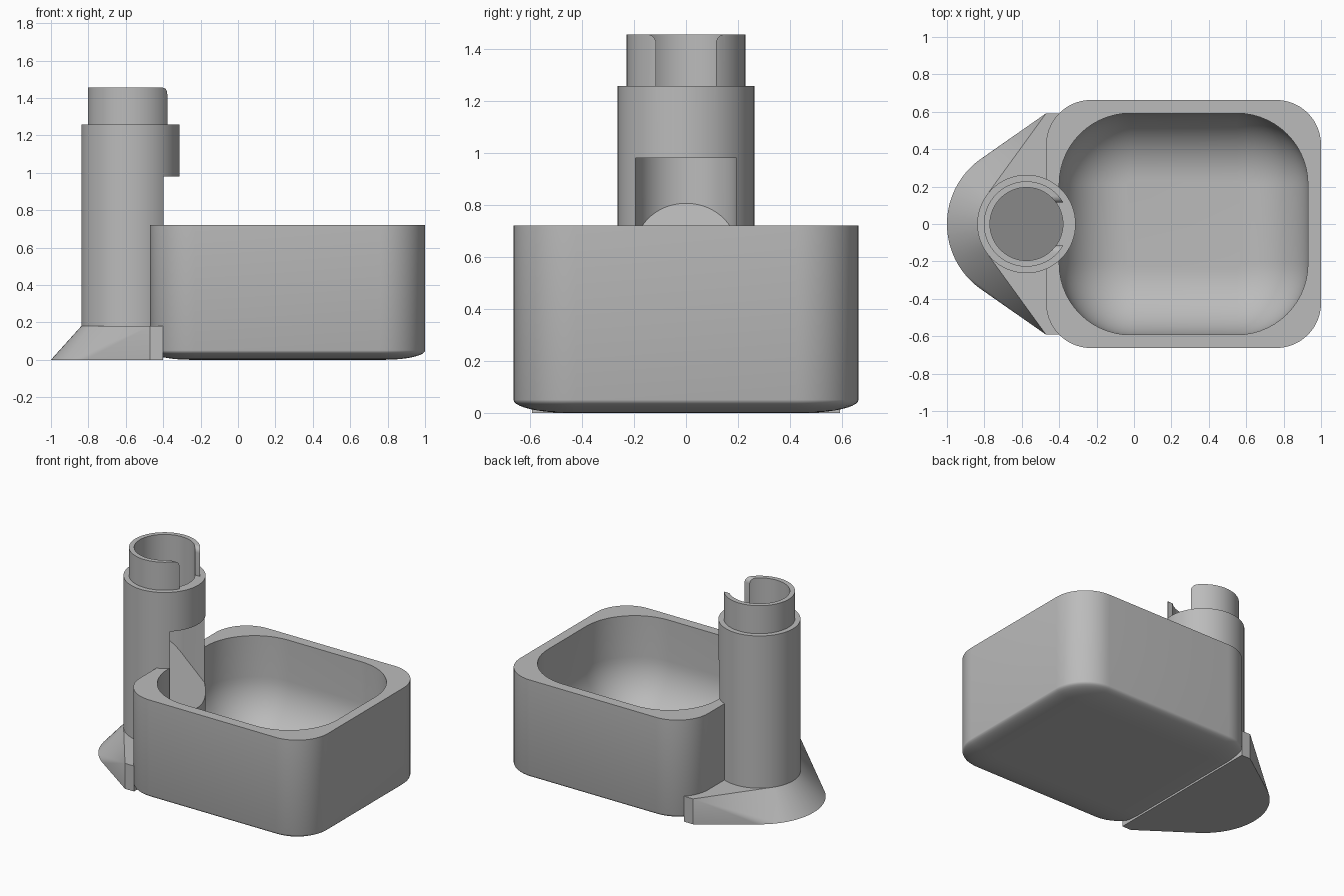
import bpy, bmesh, math
from mathutils import Vector

cube = bpy.data.objects.get("Cube")
if cube:
    bpy.data.objects.remove(cube, do_unlink=True)

gray = bpy.data.materials.new("plain_gray")
gray.use_nodes = True
color = (0.5, 0.5, 0.5, 1)
gray.diffuse_color = color
gray.node_tree.nodes["Principled BSDF"].inputs["Base Color"].default_value = color

TUBE_X = -0.575
SEGMENTS = 96


def make_object(name, bm):
    bmesh.ops.recalc_face_normals(bm, faces=bm.faces[:])
    mesh = bpy.data.meshes.new(name)
    bm.to_mesh(mesh)
    bm.free()
    mesh.materials.append(gray)
    obj = bpy.data.objects.new(name, mesh)
    bpy.context.collection.objects.link(obj)
    return obj


def circle(radius, z, count=SEGMENTS):
    angles = [math.tau * i / count for i in range(count)]
    return [Vector((TUBE_X + radius * math.cos(a), radius * math.sin(a), z)) for a in angles]


def rounded_rect(x0, x1, half_y, radius, z, steps=14):
    """Outline of a rounded rectangle at height z."""
    pts = []
    mid, half_x = (x0 + x1) / 2, (x1 - x0) / 2
    for k, (sx, sy) in enumerate([(1, 1), (-1, 1), (-1, -1), (1, -1)]):
        for i in range(steps + 1):
            a = math.pi / 2 * (k + i / steps)
            pts.append(Vector((mid + sx * (half_x - radius) + radius * math.cos(a),
                               sy * (half_y - radius) + radius * math.sin(a), z)))
    return pts


def loft(name, outlines):
    """Skin a stack of outlines and cap both ends."""
    bm = bmesh.new()
    rings = [[bm.verts.new(p) for p in outline] for outline in outlines]
    for low, high in zip(rings, rings[1:]):
        n = len(low)
        for i in range(n):
            j = (i + 1) % n
            bm.faces.new((low[i], low[j], high[j], high[i]))
    bm.faces.new(rings[0])
    bm.faces.new(rings[-1])
    return make_object(name, bm)


def prism(name, profile, depth):
    """Extrude a y-z profile along +x from the tube axis."""
    return loft(name, [[Vector((x, y, z)) for y, z in profile]
                       for x in (TUBE_X, TUBE_X + depth)])


def trim_below_ramp(obj):
    """Slice a cutter along the sloping chute floor."""
    bm = bmesh.new()
    bm.from_mesh(obj.data)
    cut = bmesh.ops.bisect_plane(bm, geom=bm.verts[:] + bm.edges[:] + bm.faces[:],
                                 plane_co=(TUBE_X, 0, 0.63), plane_no=(0.9, 0, 1),
                                 clear_inner=True)
    edges = [e for e in cut["geom_cut"] if isinstance(e, bmesh.types.BMEdge)]
    bmesh.ops.contextual_create(bm, geom=edges)
    bmesh.ops.recalc_face_normals(bm, faces=bm.faces[:])
    bm.to_mesh(obj.data)
    bm.free()


def activate(obj):
    bpy.ops.object.select_all(action="DESELECT")
    obj.select_set(True)
    bpy.context.view_layer.objects.active = obj


def subtract(obj, cutters):
    activate(obj)
    for cutter in cutters:
        mod = obj.modifiers.new("cut", "BOOLEAN")
        mod.operation, mod.solver, mod.object = "DIFFERENCE", "EXACT", cutter
        bpy.ops.object.modifier_apply(modifier=mod.name)


# Bowl: soft lower edge, straight walls, flat rim, deeply rounded basin
outlines = []
for i in range(11):
    a = math.pi / 2 * i / 10
    inset = 0.22 * (1 - math.sin(a))
    outlines.append(rounded_rect(-0.47 + inset, 1 - inset, 0.663 - inset,
                                 0.24 - inset, 0.05 * (1 - math.cos(a))))
outlines.append(rounded_rect(-0.47, 1, 0.663, 0.24, 0.72))
outlines.append(rounded_rect(-0.40, 0.93, 0.592, 0.38, 0.72))
for i in range(17):
    a = math.pi / 2 * i / 16
    inset = 0.36 * (1 - math.cos(a))
    outlines.append(rounded_rect(-0.40 + inset, 0.93 - inset, 0.592 - inset,
                                 0.38 - inset, 0.43 - 0.36 * math.sin(a)))
bowl = loft("bowl", outlines)

# Tower: wide tube with a narrower neck
tower = loft("tower_tube", [circle(0.263, 0.03), circle(0.263, 1.257),
                            circle(0.228, 1.257), circle(0.228, 1.455)])

# Cutters: bore, outlet window and flared neck slot
bore = loft("bore_cutter", [circle(0.195, 0.1), circle(0.195, 1.6)])
window = prism("window_cutter", [(-0.194, 0.1), (0.194, 0.1), (0.194, 0.98), (-0.194, 0.98)], 0.4)
for cutter in (bore, window):
    trim_below_ramp(cutter)
flare = [(0.115 + 0.035 * (1 - math.cos(t)), 1.42 + 0.035 * math.sin(t))
         for t in [math.pi / 2 * i / 6 for i in range(7)]]
side = [(0.115, 1.257)] + flare + [(0.15, 1.55)]
slot = prism("slot_cutter", side + [(-y, z) for y, z in reversed(side)], 0.4)

subtract(tower, [bore, window, slot])
subtract(bowl, [bore, window])
for cutter in (bore, window, slot):
    bpy.data.objects.remove(cutter, do_unlink=True)

# Foot: hull sloping from a wide ground outline up to the tube
bm = bmesh.new()
points = [p for p in circle(0.425, 0) + circle(0.263, 0.18) if p.x < -0.40]
points += [Vector((x, s * 0.592, z)) for x in (-0.47, -0.40) for s in (-1, 1) for z in (0, 0.18)]
for p in points:
    bm.verts.new(p)
bmesh.ops.convex_hull(bm, input=bm.verts[:])
bmesh.ops.dissolve_limit(bm, angle_limit=0.01, verts=bm.verts[:], edges=bm.edges[:])
foot = make_object("sloped_foot", bm)

for obj in (bowl, tower, foot):
    activate(obj)
    bpy.ops.object.shade_smooth_by_angle(angle=math.radians(30))
